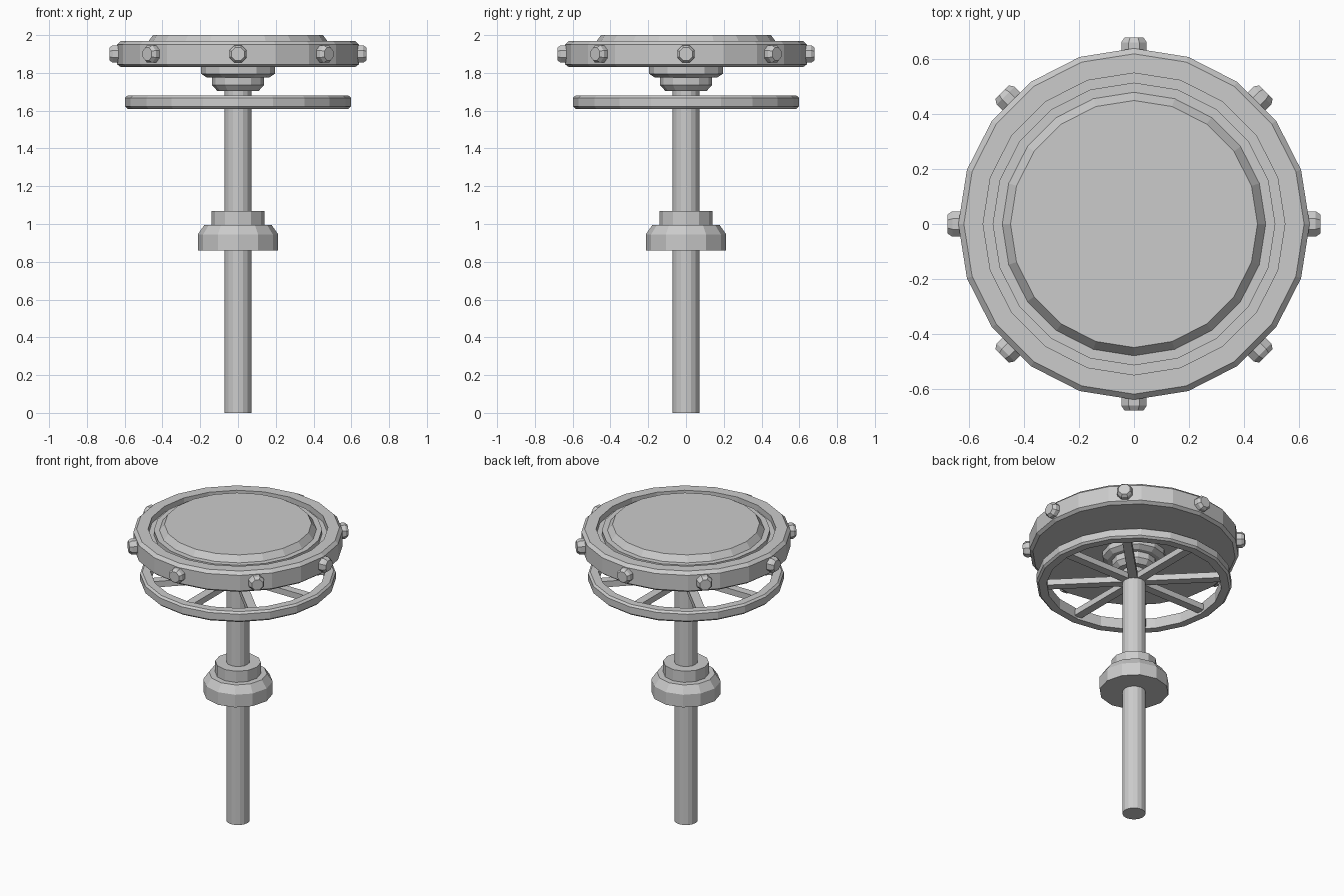
import bpy, bmesh
from math import sin, cos, pi, radians
from mathutils import Matrix

if "Cube" in bpy.data.objects:
    bpy.data.objects.remove(bpy.data.objects["Cube"])


def make_object(name, bm):
    bmesh.ops.recalc_face_normals(bm, faces=bm.faces)
    mesh = bpy.data.meshes.new(name)
    bm.to_mesh(mesh)
    bm.free()
    obj = bpy.data.objects.new(name, mesh)
    bpy.context.collection.objects.link(obj)
    return obj


def lathe(name, profile, sides, closed=False, matrix=None, offset=0.0):
    """Turn a (radius, height) profile about z; cap the ends unless it is a closed loop."""
    bm = bmesh.new()
    rings = []
    for r, z in profile:
        rings.append([bm.verts.new((r * cos(2 * pi * i / sides + offset),
                                    r * sin(2 * pi * i / sides + offset), z))
                      for i in range(sides)])
    pairs = list(zip(rings, rings[1:]))
    if closed:
        pairs.append((rings[-1], rings[0]))
    else:
        bm.faces.new(rings[0])
        bm.faces.new(rings[-1])
    for a, b in pairs:
        for i in range(sides):
            j = (i + 1) % sides
            bm.faces.new((a[i], a[j], b[j], b[i]))
    if matrix:
        bm.transform(matrix)
    return make_object(name, bm)


# Seat: chamfered rim, groove and raised centre pad
lathe("seat", [(0.62, 1.83), (0.64, 1.845), (0.64, 1.95), (0.62, 1.97),
               (0.55, 1.97), (0.55, 1.93), (0.515, 1.93), (0.515, 1.96),
               (0.48, 1.96), (0.45, 2.0)], 20)

# Stepped hub under the seat
lathe("seat_hub", [(0.11, 1.705), (0.137, 1.735), (0.137, 1.775), (0.165, 1.775),
                   (0.195, 1.795), (0.195, 1.83)], 12)

# Central post
lathe("post", [(0.071, 0.0), (0.071, 1.83)], 16)

# Collar halfway up the post
lathe("collar", [(0.213, 0.86), (0.213, 0.945), (0.178, 0.995),
                 (0.14, 0.995), (0.14, 1.07)], 12)

# Foot ring
lathe("foot_ring", [(0.535, 1.61), (0.585, 1.61), (0.598, 1.622), (0.598, 1.668),
                    (0.585, 1.68), (0.535, 1.68)], 20, closed=True)

# Spokes and rim bolts, eight of each
for i in range(8):
    turn = Matrix.Rotation(radians(45 * i), 4, 'Z')

    bm = bmesh.new()
    bmesh.ops.create_cube(bm, size=1)
    bm.transform(turn @ Matrix.Translation((0.3, 0, 1.645))
                 @ Matrix.Diagonal((0.5, 0.055, 0.04, 1)))
    make_object(f"spoke_{i + 1}", bm)

    place = turn @ Matrix.Translation((0, 0, 1.9)) @ Matrix.Rotation(pi / 2, 4, 'Y')
    lathe(f"bolt_{i + 1}", [(0.05, 0.6), (0.05, 0.662), (0.037, 0.68)], 8,
          matrix=place, offset=pi / 8)
